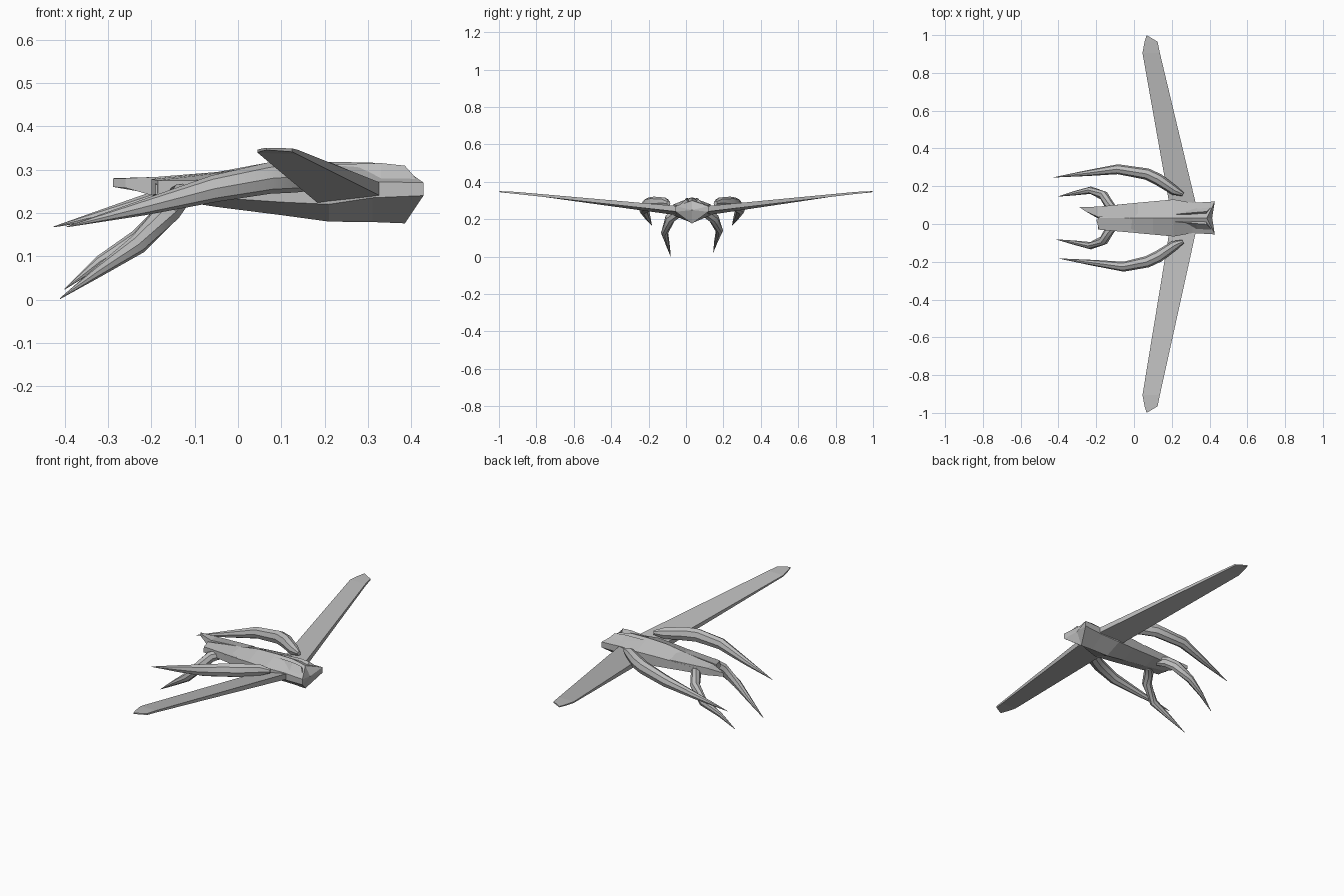
import bpy, bmesh, math
from mathutils import Vector

if "Cube" in bpy.data.objects:
    bpy.data.objects.remove(bpy.data.objects["Cube"])

MID = 0.032          # y of the hull's own centre line
grey = bpy.data.materials.new("hull_grey")
grey.use_nodes = True
grey.diffuse_color = (0.5, 0.5, 0.5, 1)
grey.node_tree.nodes["Principled BSDF"].inputs["Base Color"].default_value = (0.5, 0.5, 0.5, 1)


def loft(name, rings, smooth=False):
    """Skin a list of equal-length rings and close both ends."""
    bm = bmesh.new()
    loops = [[bm.verts.new(p) for p in ring] for ring in rings]
    n = len(loops[0])
    for a, b in zip(loops, loops[1:]):
        for i in range(n):
            j = (i + 1) % n
            bm.faces.new((a[i], a[j], b[j], b[i]))
    for loop in (loops[0], loops[-1]):
        centre = sum((v.co for v in loop), Vector()) / n
        hub = bm.verts.new(centre)
        for i in range(n):
            bm.faces.new((loop[i], loop[(i + 1) % n], hub))
    bmesh.ops.remove_doubles(bm, verts=bm.verts, dist=0.0003)
    bmesh.ops.recalc_face_normals(bm, faces=bm.faces)
    mesh = bpy.data.meshes.new(name)
    bm.to_mesh(mesh)
    bm.free()
    mesh.materials.append(grey)
    obj = bpy.data.objects.new(name, mesh)
    bpy.context.collection.objects.link(obj)
    if smooth:
        bpy.ops.object.select_all(action='DESELECT')
        obj.select_set(True)
        bpy.context.view_layer.objects.active = obj
        bpy.ops.object.shade_smooth_by_angle(angle=math.radians(35))
    return obj


def limb(name, side, path, sides=8):
    """Tapered, bent tube; path entries are (x, distance from centre, z, radius)."""
    pts = [Vector((x, MID + side * d, z)) for x, d, z, r in path]
    rings = []
    for i, p in enumerate(pts):
        ahead = pts[min(i + 1, len(pts) - 1)] - p
        behind = p - pts[max(i - 1, 0)]
        turn = (ahead.normalized() + behind.normalized()).to_track_quat('X', 'Z')
        r = path[i][3]
        rings.append([p + turn @ Vector((0, 0.85 * r * math.cos(t), r * math.sin(t)))
                      for t in (math.tau * k / sides for k in range(sides))])
    return loft(name, rings, True)


def hull_ring(x, side_x, half, top, high, low, keel):
    """Six-sided section: ridge, two upright flanks and a keel."""
    return [(x, MID, top), (side_x, MID + half, high), (side_x, MID + half, low),
            (x, MID, keel), (side_x, MID - half, low), (side_x, MID - half, high)]


# Hull, ending in two forward horns around a recessed nose
loft("hull", [
    hull_ring(-0.19, -0.19, 0.060, 0.275, 0.265, 0.243, 0.236),
    hull_ring(-0.05, -0.05, 0.074, 0.293, 0.272, 0.235, 0.214),
    hull_ring(0.10, 0.10, 0.088, 0.315, 0.278, 0.225, 0.195),
    hull_ring(0.21, 0.21, 0.098, 0.318, 0.280, 0.220, 0.180),
    hull_ring(0.31, 0.31, 0.080, 0.316, 0.272, 0.235, 0.179),
    hull_ring(0.385, 0.428, 0.087, 0.300, 0.270, 0.240, 0.176)])

# Long pointed tail blade on one flank, short broken stub on the other
loft("tail_blade", [
    [(0.02, MID + 0.080, 0.278), (0.02, MID + 0.080, 0.235), (0.02, MID, 0.230), (0.02, MID, 0.300)],
    [(-0.19, MID + 0.060, 0.282), (-0.19, MID + 0.060, 0.243), (-0.19, MID - 0.003, 0.238), (-0.19, MID + 0.005, 0.283)],
    [(-0.288, MID + 0.057, 0.280), (-0.288, MID + 0.057, 0.260), (-0.26, MID + 0.037, 0.258), (-0.26, MID + 0.037, 0.280)]])
loft("tail_stub", [
    [(0.02, MID - 0.080, 0.276), (0.02, MID - 0.080, 0.235), (0.02, MID, 0.230), (0.02, MID, 0.300)],
    [(-0.185, MID - 0.062, 0.275), (-0.185, MID - 0.062, 0.245), (-0.20, MID - 0.008, 0.240), (-0.20, MID - 0.008, 0.278)]])

for side, label in ((1, "left"), (-1, "right")):
    # Wing: thick leading edge, thinner trailing edge, clipped tip
    def section(y, lead, trail, lead_z, trail_z):
        return [(lead, y, lead_z[1]), (lead, y, lead_z[0]),
                (trail, y, trail_z[0]), (trail, y, trail_z[1])]
    root = MID + side * 0.085
    loft(label + "_wing", [
        section(MID + side * 0.03, 0.335, 0.20, (0.237, 0.267), (0.212, 0.245)),
        section(root, 0.325, 0.185, (0.241, 0.271), (0.222, 0.250)),
        section(side * 0.905, 0.137, 0.045, (0.335, 0.346), (0.339, 0.346)),
        section(side * 0.965, 0.125, 0.056, (0.341, 0.349), (0.343, 0.349)),
        section(side * 0.998, 0.070, 0.066, (0.345, 0.350), (0.345, 0.350))])

    # Upper arm sweeping back from the shoulder
    shift = 0 if side > 0 else 0.03
    limb(label + "_upper_arm", side, [
        (0.26, 0.125, 0.285, 0.012), (0.215, 0.145, 0.286, 0.030),
        (0.13, 0.203, 0.284, 0.037), (0.07, 0.232, 0.280, 0.036),
        (-0.085 + shift, 0.258, 0.256, 0.031), (-0.25 + shift, 0.237, 0.212, 0.018),
        (-0.425 + shift, 0.215, 0.168, 0.001)])

    # Lower claw hanging from the rear of the hull
    lift = 0.022 if side > 0 else 0
    limb(label + "_lower_claw", side, [
        (-0.10, 0.035, 0.245, 0.022), (-0.135, 0.075, 0.238, 0.030),
        (-0.16, 0.118, 0.203, 0.030), (-0.23, 0.147, 0.128 + lift / 2, 0.023),
        (-0.32, 0.130, 0.066 + lift, 0.013), (-0.411 + lift / 2, 0.114, 0.002 + lift, 0.001)])

    # Brow crest above the nose
    loft(label + "_brow", [
        [(0.22, MID + side * 0.020, 0.312), (0.22, MID + side * 0.022, 0.295), (0.22, MID + side * 0.024, 0.300)],
        [(0.33, MID + side * 0.030, 0.315), (0.33, MID + side * 0.012, 0.295), (0.33, MID + side * 0.058, 0.280)],
        [(0.385, MID + side * 0.034, 0.309), (0.38, MID + side * 0.015, 0.285), (0.415, MID + side * 0.065, 0.275)]])
